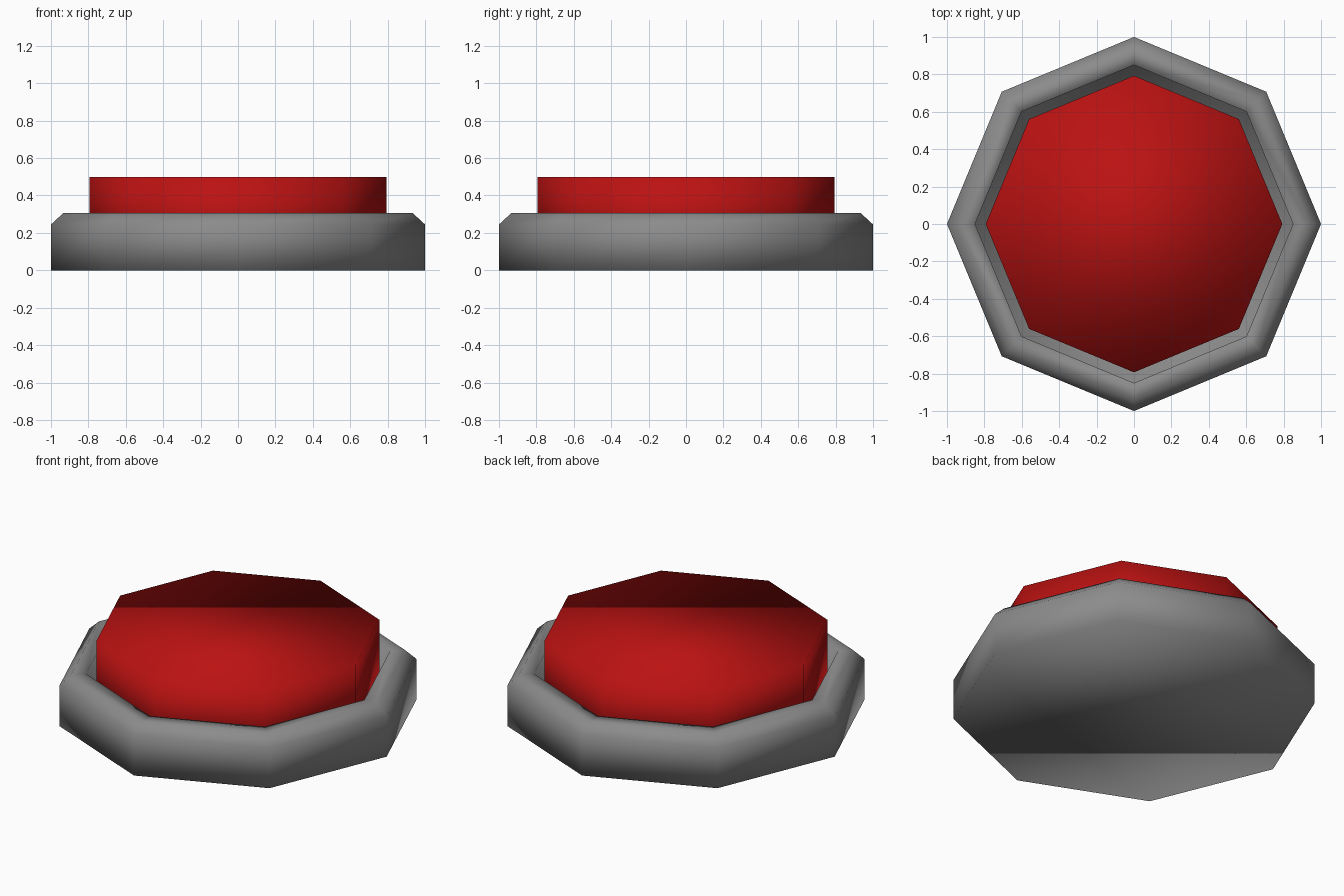
import bpy
import bmesh
import math

SIDES = 8

default = bpy.data.objects.get("Cube")
if default:
    bpy.data.objects.remove(default, do_unlink=True)


def make_material(name, colour):
    mat = bpy.data.materials.new(name)
    mat.use_nodes = True
    mat.diffuse_color = colour
    mat.node_tree.nodes["Principled BSDF"].inputs["Base Color"].default_value = colour
    return mat


def lathe(name, profile, mat):
    """Sweep a (radius, height) profile around z with flat caps at both ends."""
    bm = bmesh.new()
    rings = []
    for radius, z in profile:
        angles = [math.tau * i / SIDES for i in range(SIDES)]
        rings.append([bm.verts.new((radius * math.cos(a), radius * math.sin(a), z))
                      for a in angles])
    for low, high in zip(rings, rings[1:]):
        for i in range(SIDES):
            j = (i + 1) % SIDES
            bm.faces.new((low[i], low[j], high[j], high[i]))
    bm.faces.new(rings[0][::-1])
    bm.faces.new(rings[-1])
    bmesh.ops.recalc_face_normals(bm, faces=bm.faces)
    for face in bm.faces:
        face.smooth = True
    mesh = bpy.data.meshes.new(name)
    bm.to_mesh(mesh)
    bm.free()
    mesh.materials.append(mat)
    obj = bpy.data.objects.new(name, mesh)
    bpy.context.collection.objects.link(obj)
    return obj


grey = make_material("housing grey", (0.26, 0.26, 0.26, 1))
red = make_material("button red", (0.5, 0.006, 0.006, 1))

# Housing: chamfered octagonal rim around a sunken well
lathe("housing", [(1, 0), (1, 0.245), (0.935, 0.305), (0.85, 0.305), (0.85, 0.1)], grey)

# Push button standing in the well
lathe("push_button", [(0.793, 0.1), (0.793, 0.5)], red)
